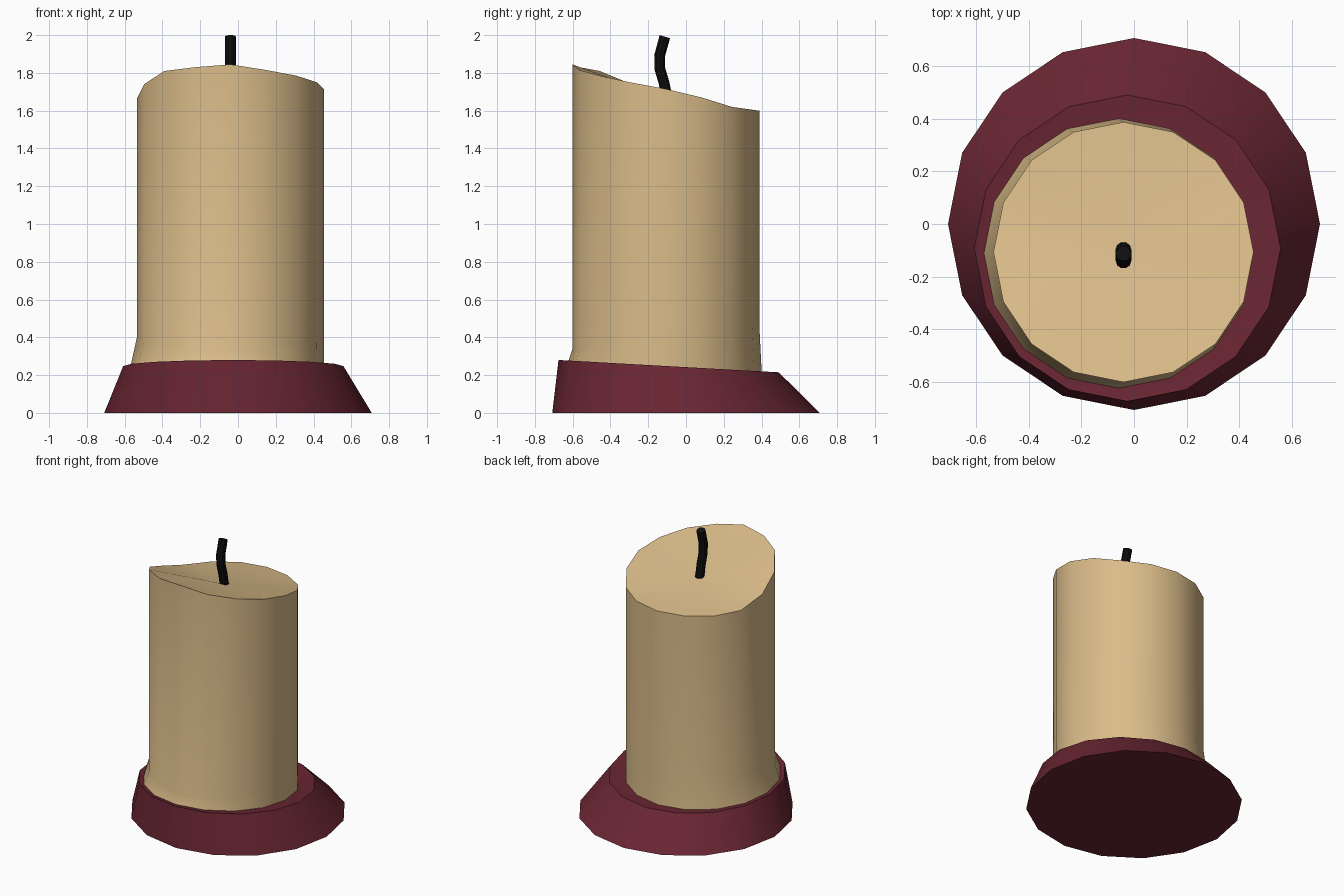
import bpy, bmesh, math
from mathutils import Vector

if "Cube" in bpy.data.objects:
    bpy.data.objects.remove(bpy.data.objects["Cube"])

SIDES = 16


def material(name, rgb):
    m = bpy.data.materials.new(name)
    m.diffuse_color = (*rgb, 1)
    m.use_nodes = True
    m.node_tree.nodes["Principled BSDF"].inputs["Base Color"].default_value = m.diffuse_color
    return m


def ring(cx, cy, r, z):
    """16 points; z is a function of (index, y)."""
    pts = []
    for k in range(SIDES):
        a = 2 * math.pi * k / SIDES
        x, y = cx + r * math.cos(a), cy + r * math.sin(a)
        pts.append(Vector((x, y, z(k, y))))
    return pts


def loft(name, rings, mat, start=None, end=None):
    """Skin rings of points; start/end: None, 'cap', or an apex point."""
    bm = bmesh.new()
    vs = [[bm.verts.new(p) for p in r] for r in rings]
    n = len(vs[0])
    for a, b in zip(vs, vs[1:]):
        for i in range(n):
            j = (i + 1) % n
            bm.faces.new((a[i], a[j], b[j], b[i]))
    for how, r in ((start, vs[0]), (end, vs[-1])):
        if how == 'cap':
            bm.faces.new(r)
        elif how is not None:
            apex = bm.verts.new(how)
            for i in range(n):
                bm.faces.new((r[i], r[(i + 1) % n], apex))
    bmesh.ops.recalc_face_normals(bm, faces=bm.faces[:])
    me = bpy.data.meshes.new(name)
    bm.to_mesh(me)
    bm.free()
    ob = bpy.data.objects.new(name, me)
    bpy.context.collection.objects.link(ob)
    me.materials.append(mat)
    bpy.ops.object.select_all(action='DESELECT')
    ob.select_set(True)
    bpy.context.view_layer.objects.active = ob
    bpy.ops.object.shade_smooth_by_angle(angle=math.radians(30))
    return ob


maroon = material("maroon", (0.14, 0.019, 0.032))
wax = material("cream_wax", (0.70, 0.50, 0.25))
black = material("black_wick", (0.005, 0.005, 0.005))


def tilt(k, y):
    # sloping plane of the base top
    return 0.28 - (y + 0.675) * 0.056


# Off-centre base with a tilted top
loft("base", [ring(0, 0, 0.708, lambda k, y: 0),
              ring(-0.025, -0.092, 0.583, tilt),
              ring(-0.058, -0.112, 0.515, lambda k, y: tilt(k, y) - 0.01)],
     maroon, start='cap', end='cap')

# Wax body: flared foot, straight sides, uneven rim and dished top
rim = [1.715, 1.67, 1.62, 1.605, 1.60, 1.60, 1.60, 1.61,
       1.665, 1.74, 1.81, 1.83, 1.845, 1.815, 1.785, 1.75]
C = (-0.04, -0.107)
loft("candle_body",
     [ring(-0.058, -0.112, 0.513, lambda k, y: tilt(k, y) - 0.01),
      ring(*C, 0.495, lambda k, y: 0.40 + 0.13 * (y - C[1])),
      ring(*C, 0.495, lambda k, y: rim[k])],
     wax, end=Vector((*C, 1.665)))

# Bent wick swept along a short path
path = [Vector((-0.04, y, z)) for y, z in
        ((-0.097, 1.65), (-0.117, 1.75), (-0.138, 1.82),
         (-0.140, 1.89), (-0.112, 1.983))]
rings = []
for i, p in enumerate(path):
    t = (path[min(i + 1, 4)] - path[max(i - 1, 0)]).normalized()
    side = Vector((1, 0, 0))
    up = t.cross(side)
    rings.append([p + 0.03 * (side * math.cos(a) + up * math.sin(a))
                  for a in (2 * math.pi * k / 10 for k in range(10))])
top = max(v.z for v in rings[-1])
for v in rings[-1]:
    v.z += 2.0 - top
loft("wick", rings, black, start='cap', end='cap')
